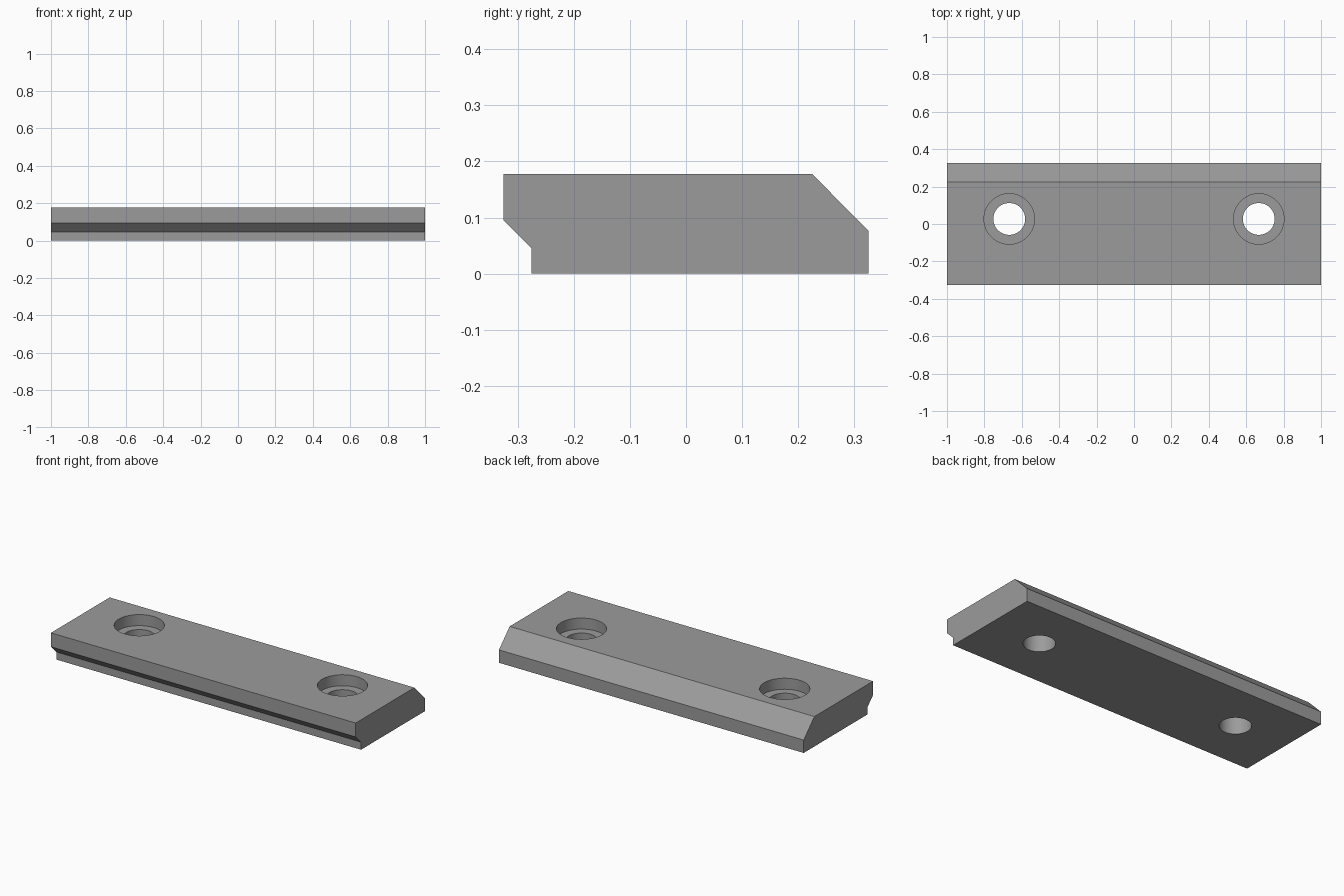
import bpy, bmesh, math

if "Cube" in bpy.data.objects:
    bpy.data.objects.remove(bpy.data.objects["Cube"])

grey = bpy.data.materials.new("machined grey")
grey.diffuse_color = (0.33, 0.33, 0.33, 1)
grey.use_nodes = True
grey.node_tree.nodes["Principled BSDF"].inputs["Base Color"].default_value = grey.diffuse_color

HEIGHT = 0.1775
HOLE_X, HOLE_Y = 0.667, 0.027

# Clamp bar: side profile swept along x
profile = [(-0.275, 0), (0.325, 0), (0.325, 0.0765), (0.225, HEIGHT),
           (-0.325, HEIGHT), (-0.325, 0.095), (-0.275, 0.045)]
bm = bmesh.new()
end = bm.faces.new([bm.verts.new((-1, y, z)) for y, z in profile])
swept = bmesh.ops.extrude_face_region(bm, geom=[end])["geom"]
bmesh.ops.translate(bm, vec=(2, 0, 0),
                    verts=[v for v in swept if isinstance(v, bmesh.types.BMVert)])
bmesh.ops.recalc_face_normals(bm, faces=bm.faces)
mesh = bpy.data.meshes.new("clamp_bar")
bm.to_mesh(mesh)
bm.free()
bar = bpy.data.objects.new("clamp_bar", mesh)
bpy.context.collection.objects.link(bar)
mesh.materials.append(grey)


def cut(name, x, radius, bottom, top):
    """Cut a round vertical hole into the bar."""
    bpy.ops.mesh.primitive_cylinder_add(vertices=64, radius=radius, depth=top - bottom,
                                        location=(x, HOLE_Y, (top + bottom) / 2))
    cutter = bpy.context.object
    cutter.name = name
    cutter.data.materials.append(grey)
    mod = bar.modifiers.new(name, 'BOOLEAN')
    mod.operation = 'DIFFERENCE'
    mod.solver = 'EXACT'
    mod.object = cutter
    bpy.context.view_layer.objects.active = bar
    bpy.ops.object.modifier_apply(modifier=mod.name)
    bpy.data.objects.remove(cutter)


# Screw holes with counterbores
for side in (-1, 1):
    cut("counterbore_cutter", side * HOLE_X, 0.135, 0.112, 0.3)
    cut("screw_hole_cutter", side * HOLE_X, 0.085, -0.1, 0.3)

# Smooth hole walls, sharp outer edges
bpy.ops.object.select_all(action='DESELECT')
bar.select_set(True)
bpy.context.view_layer.objects.active = bar
bpy.ops.object.shade_smooth_by_angle(angle=math.radians(30))
